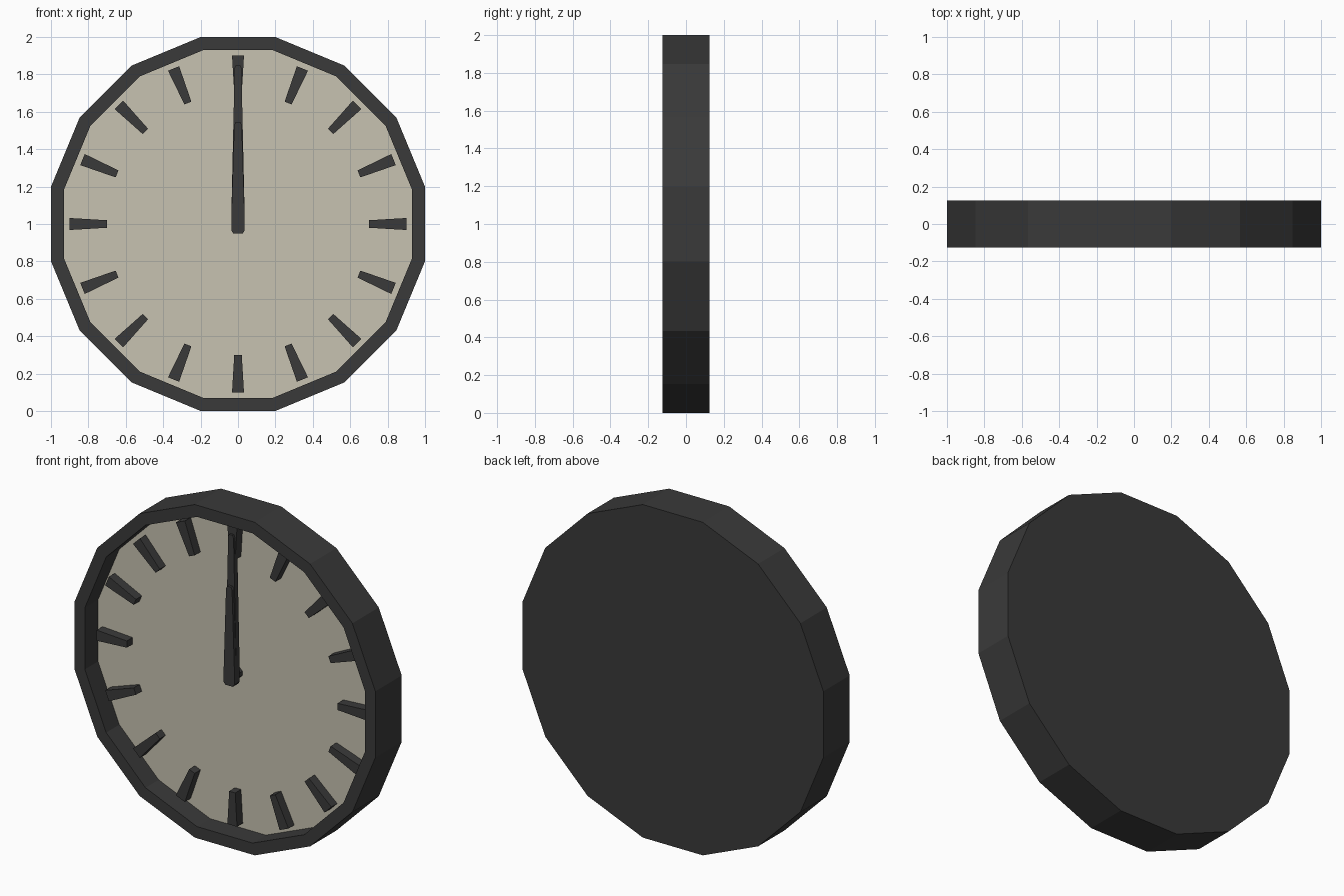
import bpy, bmesh, math
from mathutils import Matrix, Vector

if "Cube" in bpy.data.objects:
    bpy.data.objects.remove(bpy.data.objects["Cube"])

CENTRE = Vector((0, 0, 1))
SIDES = 16
STEP = 2 * math.pi / SIDES


def material(name, rgb):
    m = bpy.data.materials.new(name)
    m.diffuse_color = (*rgb, 1)
    m.use_nodes = True
    m.node_tree.nodes["Principled BSDF"].inputs["Base Color"].default_value = m.diffuse_color
    return m


DARK = material("charcoal", (0.042, 0.042, 0.042))
CREAM = material("cream", (0.57, 0.54, 0.44))


def finish(name, bm, mat):
    bmesh.ops.recalc_face_normals(bm, faces=bm.faces)
    me = bpy.data.meshes.new(name)
    bm.to_mesh(me)
    bm.free()
    me.materials.append(mat)
    ob = bpy.data.objects.new(name, me)
    ob.location = CENTRE
    bpy.context.collection.objects.link(ob)
    return ob


def ring(bm, apothem, y, sides=SIDES):
    r = apothem / math.cos(math.pi / sides)
    return [bm.verts.new((r * math.cos((i + .5) * 2 * math.pi / sides), y,
                          r * math.sin((i + .5) * 2 * math.pi / sides)))
            for i in range(sides)]


def bridge(bm, a, b):
    for i in range(len(a)):
        j = (i + 1) % len(a)
        bm.faces.new((a[i], a[j], b[j], b[i]))


def prism(bm, outline, front, back, turn=0):
    """Extrude an x/z outline between two depths, turned about the clock axis."""
    rot = Matrix.Rotation(turn, 3, 'Y')
    a, b = ([bm.verts.new(rot @ Vector((x, y, z))) for x, z in outline]
            for y in (front, back))
    bm.faces.new(a)
    bm.faces.new(b)
    bridge(bm, a, b)


# Case: closed back, outer wall, front rim, recess wall
FACE_Y = 0.0
bm = bmesh.new()
loops = [ring(bm, r, y) for r, y in
         ((1, 0.125), (1, -0.125), (0.93, -0.125), (0.93, FACE_Y))]
for a, b in zip(loops, loops[1:]):
    bridge(bm, a, b)
bm.faces.new(loops[0])
bm.faces.new(loops[-1])
case = finish("case", bm, DARK)

# Dial: the floor of the recess
case.data.materials.append(CREAM)
for p in case.data.polygons:
    if p.normal.y < -0.9 and abs(p.center.y - FACE_Y) < 0.01:
        p.material_index = 1

# Sixteen tapered hour markers
bm = bmesh.new()
for i in range(SIDES):
    prism(bm, [(-.02, .7), (.02, .7), (.032, .9), (-.032, .9)],
          -0.055, FACE_Y, i * STEP)
finish("hour_markers", bm, DARK)


# Tapered hands with clipped corners
def hand(name, tip, half_tip, front, back):
    right = [(.025, -.05), (.036, -.035), (.036, .03),
             (half_tip, tip - .015), (half_tip * .6, tip)]
    bm = bmesh.new()
    prism(bm, right + [(-x, z) for x, z in reversed(right)], front, back)
    finish(name, bm, DARK)


hand("minute_hand", .85, .018, -0.068, -0.035)
hand("hour_hand", .545, .02, -0.085, -0.06)

# Spindle joining the hands to the dial
bm = bmesh.new()
a, b = ring(bm, .03, -0.06, 8), ring(bm, .03, FACE_Y, 8)
bridge(bm, a, b)
bm.faces.new(a)
bm.faces.new(b)
finish("spindle", bm, DARK)
